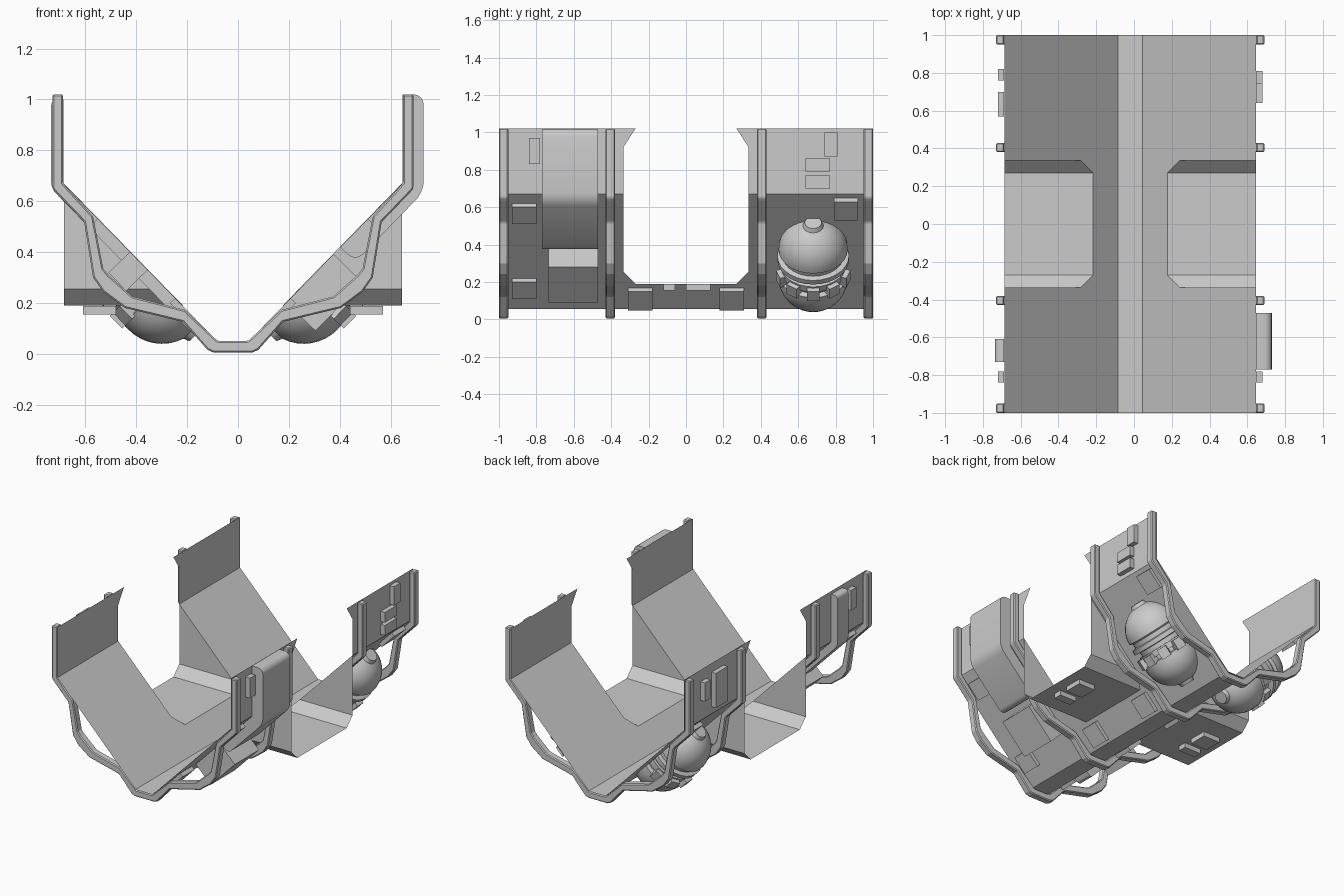
import bpy, bmesh
from math import sin, cos, pi, radians
from mathutils import Matrix, Vector

cube = bpy.data.objects.get("Cube")
if cube:
    bpy.data.objects.remove(cube)

grey = bpy.data.materials.new("hull_grey")
grey.use_nodes = True
grey.diffuse_color = (0.6, 0.6, 0.6, 1)
grey.node_tree.nodes["Principled BSDF"].inputs["Base Color"].default_value = (0.6, 0.6, 0.6, 1)

MID = -0.02                      # centre line of the hull
FLOOR_U, FLOOR_Z = 0.065, 0.055  # where floor meets slope
WALL_U, WALL_Z, TOP = 0.665, 0.67, 1.02
AX, AZ = 0.698, 0.716            # direction up the slope


def slope(s, d=0.002):
    """Point at distance s up the slope and d outward from it."""
    return (FLOOR_U + AX * s + AZ * d, FLOOR_Z + AZ * s - AX * d)


def slope_u(z):
    return FLOOR_U + (z - FLOOR_Z) * (WALL_U - FLOOR_U) / (WALL_Z - FLOOR_Z)


def world(side, u, y, z):
    return Vector((MID + side * u, y, z))


def finish(name, bm, smooth=False, normals=True):
    if normals:
        bmesh.ops.recalc_face_normals(bm, faces=bm.faces)
    mesh = bpy.data.meshes.new(name)
    bm.to_mesh(mesh)
    bm.free()
    mesh.materials.append(grey)
    obj = bpy.data.objects.new(name, mesh)
    bpy.context.collection.objects.link(obj)
    if smooth:
        bpy.ops.object.select_all(action='DESELECT')
        obj.select_set(True)
        bpy.context.view_layer.objects.active = obj
        bpy.ops.object.shade_smooth_by_angle(angle=radians(35))
    return obj


def prism(name, side, inner, outer, y0, y1, rounding=0):
    """Extrude a closed (u, z) profile along y, rounding its outer corners."""
    bm = bmesh.new()
    pts = inner + outer
    a = [bm.verts.new(world(side, u, y0, z)) for u, z in pts]
    b = [bm.verts.new(world(side, u, y1, z)) for u, z in pts]
    n = len(pts)
    bm.faces.new(a)
    bm.faces.new(b[::-1])
    for i in range(n):
        bm.faces.new((a[i], a[(i + 1) % n], b[(i + 1) % n], b[i]))
    if rounding:
        edges = [bm.edges.get((a[i], b[i])) for i in range(len(inner), n)]
        bmesh.ops.bevel(bm, geom=edges, offset=rounding, segments=4, profile=0.5, affect='EDGES')
    return finish(name, bm, smooth=rounding > 0)


def slope_box(name, side, y0, y1, s0, s1, depth=0.03):
    prism(name, side, [slope(s0), slope(s1)], [slope(s1, depth), slope(s0, depth)], y0, y1)


def wall_box(name, side, y0, y1, z0, z1, depth=0.035):
    u = WALL_U + 0.002
    prism(name, side, [(u, z0), (u, z1)], [(WALL_U + depth, z1), (WALL_U + depth, z0)], y0, y1)


# Hull shell with a chamfered doorway on each side
HALF, CUT = 0.335, 0.27
SILL, CHAMFER, FLARE = 0.19, 0.255, 0.92
bm = bmesh.new()


def face(side, pts):
    bm.faces.new([bm.verts.new(world(side, u, y, z)) for u, y, z in pts])


face(1, [(-FLOOR_U, -1, FLOOR_Z), (FLOOR_U, -1, FLOOR_Z), (FLOOR_U, 1, FLOOR_Z), (-FLOOR_U, 1, FLOOR_Z)])
for side in (-1, 1):
    lo, hi = slope_u(SILL), slope_u(CHAMFER)
    face(side, [(lo, -CUT, SILL), (WALL_U, -CUT, SILL), (WALL_U, CUT, SILL), (lo, CUT, SILL)])
    for e in (-1, 1):
        face(side, [(FLOOR_U, 0, FLOOR_Z), (FLOOR_U, e, FLOOR_Z), (WALL_U, e, WALL_Z),
                    (WALL_U, e * HALF, WALL_Z), (hi, e * HALF, CHAMFER), (lo, e * CUT, SILL), (lo, 0, SILL)])
        face(side, [(WALL_U, e, WALL_Z), (WALL_U, e, TOP), (WALL_U, e * CUT, TOP),
                    (WALL_U, e * HALF, FLARE), (WALL_U, e * HALF, WALL_Z)])
        face(side, [(lo, e * CUT, SILL), (WALL_U, e * CUT, SILL), (WALL_U, e * HALF, CHAMFER), (hi, e * HALF, CHAMFER)])
        face(side, [(hi, e * HALF, CHAMFER), (WALL_U, e * HALF, CHAMFER), (WALL_U, e * HALF, WALL_Z)])
bmesh.ops.remove_doubles(bm, verts=bm.verts, dist=0.0005)
finish("hull_shell", bm)

# Four structural ribs
rib_in = [(.668, TOP), (.668, .67), (.55, .54), (.51, .335), (.49, .31), (.395, .225), (.19, .172), (.06, .05)]
rib_out = [(.075, .004), (.10, .015), (.197, .125), (.425, .18), (.51, .243), (.55, .30), (.585, .518),
           (.695, .632), (.71, .65), (.71, TOP)]


def flip(pts):
    return [(-u, z) for u, z in reversed(pts)]


for i, y in enumerate((-0.975, -0.405, 0.405, 0.975)):
    rib = prism(f"rib_{i + 1}", 1, rib_in + flip(rib_in), flip(rib_out) + rib_out, y - 0.025, y + 0.025)
    bev = rib.modifiers.new("soft_edges", 'BEVEL')
    bev.width, bev.segments, bev.limit_method = 0.006, 1, 'ANGLE'

# Wrapped ducts following wall and slope
U = WALL_U + 0.002
prism("wide_duct", 1, [slope(.51), (U, WALL_Z), (U, TOP)],
      [(.75, TOP), (.75, .636), slope(.51, .085)], -0.77, -0.47, 0.04)
prism("narrow_duct", -1, [slope(.04), (U, WALL_Z), (U, 1.0)],
      [(.715, 1.0), (.715, .65), slope(.04, .05)], -0.73, -0.61, 0.025)

# Equipment boxes on the slopes
slope_box("duct_base", 1, -0.735, -0.47, .206, .472, .162)
slope_box("duct_clamp", -1, -0.78, -0.56, .385, .485, .12)
for side in (-1, 1):
    slope_box("upper_front_box", side, -0.93, -0.80, .665, .79)
    slope_box("lower_front_box", side, -0.93, -0.80, .106, .23)
    slope_box("upper_back_box", side, 0.79, 0.92, .69, .83)
    for e in (-1, 1):
        y = e * 0.245
        slope_box("sill_box", side, y - 0.065, y + 0.065, .02, .16)
    # Blocks under the doorway floor
    for y0, y1 in ((-0.12, -0.06), (0.0, 0.13)):
        prism("underfloor_block", side, [(.46, .188), (.59, .188)], [(.59, .155), (.46, .155)], y0, y1)

# Boxes on the outer walls
for args in ((1, -0.84, -0.78, .83, .97), (1, .74, .81, .87, 1.0), (1, .64, .77, .79, .86),
             (1, .64, .77, .70, .77), (-1, -0.84, -0.78, .83, .97),
             (-1, .57, .70, .72, .96), (-1, .76, .82, .81, .94)):
    wall_box("wall_box", *args)

# Pressure tanks lying along the slopes, trimmed at the hull
R, GAP = 0.185, 0.21


def dome(sign, base):
    arc = [(R * cos(a), base + sign * R * sin(a)) for a in (radians(t) for t in range(0, 75, 9))]
    tip = base + sign * (R + 0.015)
    return arc + [(0.055, base + sign * R * 0.955), (0.045, tip), (0, tip)]


profile = dome(-1, 0)[::-1] + [(R, .03), (.155, .035), (.155, .06), (.175, .06), (.175, .10), (.155, .10),
                               (.155, .13), (.192, .135), (.192, .165), (.165, .17), (.165, .20)] + dome(1, GAP)
for side in (-1, 1):
    u, z = slope(.27, .035)
    normal, axis = Vector((side * AZ, 0, -AX)), Vector((side * AX, 0, AZ))
    frame = Matrix((normal, Vector((0, 1, 0)), axis)).transposed().to_4x4()
    frame.translation = world(side, u, 0.68, z)
    bm = bmesh.new()
    vs = [bm.verts.new((r, 0, h)) for r, h in profile]
    es = [bm.edges.new(pair) for pair in zip(vs, vs[1:])]
    bmesh.ops.spin(bm, geom=vs + es, cent=(0, 0, 0), axis=(0, 0, 1), angle=2 * pi, steps=28)
    bmesh.ops.remove_doubles(bm, verts=bm.verts, dist=0.0005)
    bmesh.ops.recalc_face_normals(bm, faces=bm.faces)
    bmesh.ops.bisect_plane(bm, geom=bm.verts[:] + bm.edges[:] + bm.faces[:], plane_co=(-0.033, 0, 0),
                           plane_no=(-1, 0, 0), clear_outer=True)
    # Clamp blocks around the waist
    for deg in (-70, -35, 0, 35, 70):
        m = Matrix.Rotation(radians(deg), 4, 'Z') @ Matrix.Translation((0.175, 0, 0.055)) @ Matrix.Diagonal((.05, .065, .07, 1))
        bmesh.ops.create_cube(bm, size=1, matrix=m)
    bm.transform(frame)
    if side < 0:
        bmesh.ops.reverse_faces(bm, faces=bm.faces)
    finish("left_tank" if side > 0 else "right_tank", bm, smooth=True, normals=False)
